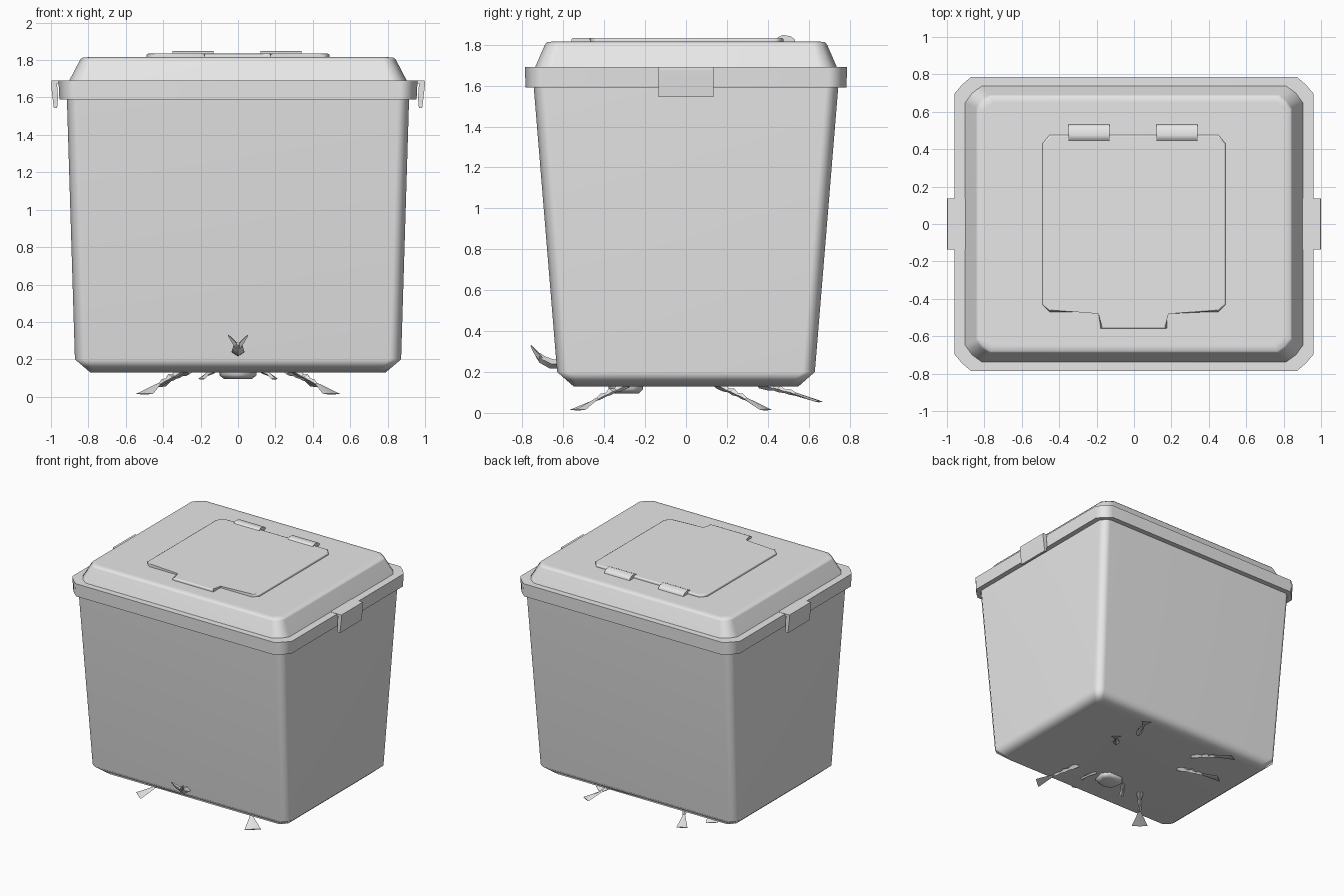
import bpy, bmesh, math
from mathutils import Vector

if "Cube" in bpy.data.objects:
    bpy.data.objects.remove(bpy.data.objects["Cube"])

grey = bpy.data.materials.new("grey")
grey.diffuse_color = (0.8, 0.8, 0.8, 1)
grey.use_nodes = True
grey.node_tree.nodes["Principled BSDF"].inputs["Base Color"].default_value = grey.diffuse_color


def finish(name, bm, mirror=False, angle=60):
    bmesh.ops.recalc_face_normals(bm, faces=bm.faces[:])
    me = bpy.data.meshes.new(name)
    bm.to_mesh(me)
    bm.free()
    me.materials.append(grey)
    ob = bpy.data.objects.new(name, me)
    bpy.context.collection.objects.link(ob)
    bpy.ops.object.select_all(action='DESELECT')
    ob.select_set(True)
    bpy.context.view_layer.objects.active = ob
    bpy.ops.object.shade_smooth_by_angle(angle=math.radians(angle))
    if mirror:
        ob.modifiers.new("mirror", 'MIRROR').use_mirror_merge = False
    ob.modifiers.new("flat_walls", 'WEIGHTED_NORMAL').keep_sharp = True
    return ob


def loft(bm, rings):
    """Skin a stack of closed rings and cap both ends."""
    vs = [[bm.verts.new(p) for p in r] for r in rings]
    n = len(vs[0])
    for a, b in zip(vs, vs[1:]):
        for i in range(n):
            j = (i + 1) % n
            bm.faces.new((a[i], a[j], b[j], b[i]))
    bm.faces.new(vs[0][::-1])
    bm.faces.new(vs[-1])


def ring(hx, hy, c, z, bulge=0.58):
    """Rounded rectangle, two facets per corner."""
    pts = []
    for sx, sy in ((1, 1), (-1, 1), (-1, -1), (1, -1)):
        k = c * (1 - bulge)
        q = [(hx, hy - c), (hx - k, hy - k), (hx - c, hy)]
        if sx * sy < 0:
            q.reverse()
        pts += [(sx * x, sy * y, z) for x, y in q]
    return pts


def stack(name, rows):
    bm = bmesh.new()
    loft(bm, [ring(*r) for r in rows])
    return finish(name, bm)


def extrude_outline(bm, pts, axis, lo, hi):
    """Extrude a 2D outline along x (axis 0) or z (axis 2)."""
    put = (lambda p, h: (h, p[0], p[1])) if axis == 0 else (lambda p, h: (p[0], p[1], h))
    loft(bm, [[put(p, h) for p in pts] for h in (lo, hi)])


def sweep(bm, path):
    """Diamond section along points (x, y, z, half width, half thickness)."""
    pts = [Vector(p[:3]) for p in path]
    rings = []
    for i, p in enumerate(path):
        d = (pts[min(i + 1, len(pts) - 1)] - pts[max(i - 1, 0)]).normalized()
        side = d.cross(Vector((0, 0, 1))).normalized()
        up = side.cross(d)
        c = pts[i]
        rings.append([c + side * p[3], c + up * p[4], c - side * p[3], c - up * p[4]])
    loft(bm, rings)


# Tapered bin with chamfered foot
stack("bin_body", [(0.79, 0.55, 0.05, 0.13), (0.872, 0.63, 0.06, 0.20),
                   (0.915, 0.745, 0.06, 1.60)])

# Lid: overhanging rim, then sloped crown
stack("lid_rim", [(0.955, 0.785, 0.09, 1.59, 0.54), (0.96, 0.787, 0.09, 1.69, 0.54)])
stack("lid_crown", [(0.905, 0.74, 0.09, 1.685), (0.845, 0.69, 0.07, 1.80),
                    (0.835, 0.68, 0.07, 1.812), (0.80, 0.65, 0.05, 1.816)])

# Hatch panel with front tab
bm = bmesh.new()
extrude_outline(bm, [(0.49, 0.43), (0.45, 0.477), (-0.45, 0.477), (-0.49, 0.43),
                     (-0.49, -0.43), (-0.45, -0.47), (-0.18, -0.47), (-0.18, -0.56),
                     (0.175, -0.56), (0.175, -0.47), (0.45, -0.47), (0.49, -0.43)],
                2, 1.80, 1.834)
top = [e for e in bm.edges if all(v.co.z > 1.83 for v in e.verts)]
bmesh.ops.bevel(bm, geom=top, offset=0.01, segments=2, affect='EDGES', profile=0.5)
finish("hatch", bm)

# Pair of hinge knuckles at the back of the hatch
for name, x0, x1 in (("hinge_left", -0.35, -0.13), ("hinge_right", 0.12, 0.34)):
    bm = bmesh.new()
    extrude_outline(bm, [(0.43, 1.82), (0.455, 1.84), (0.475, 1.848), (0.515, 1.84),
                         (0.532, 1.825), (0.532, 1.80), (0.43, 1.80)], 0, x0, x1)
    finish(name, bm)

# Side latches: hooked plates hanging from the rim
bm = bmesh.new()
hook = [(0.90, 1.692), (0.998, 1.692), (1.0, 1.67), (0.985, 1.545), (0.967, 1.545),
        (0.962, 1.60), (0.968, 1.675), (0.90, 1.675)]
loft(bm, [[(x, y, z) for x, z in hook] for y in (-0.135, 0.135)])
finish("side_latches", bm, mirror=True, angle=40)

# Jointed legs ending in flared feet: (start, foot end, flare half width)
legs = {"front_legs": ((0.30, -0.29, 0.14), (0.50, -0.53, 0.015), 0.06),
        "middle_legs": ((0.30, 0.15, 0.14), (0.50, 0.39, 0.015), 0.045),
        "rear_legs": ((0.26, 0.36, 0.14), (0.42, 0.65, 0.055), 0.04)}
# along path: fraction, half width, half thickness, lift
joints = [(0, .03, .02, 0), (.15, .022, .022, .004), (.24, .012, .01, 0), (.34, .02, .018, .006),
          (.42, .01, .009, .002), (.52, .015, .014, .006), (.6, .009, .008, .003)]
for name, (a, b, flare) in legs.items():
    bm = bmesh.new()
    a, b = Vector(a), Vector(b)
    path = [(*(a.lerp(b, t) + Vector((0, 0, l))), w, h) for t, w, h, l in joints]
    path.append((*b, flare, 0.004))
    sweep(bm, path)
    finish(name, bm, mirror=True, angle=30)

# Head peeking out below the floor, with small feelers
bm = bmesh.new()
loft(bm, [[(x * s, -0.29 + y * s, z) for x, y in
           ((.1, .03), (.06, .08), (-.06, .08), (-.1, .03), (-.08, -.06), (0, -.09), (.08, -.06))]
          for s, z in ((0.75, 0.095), (1.0, 0.115), (1.0, 0.14))])
finish("head", bm)
bm = bmesh.new()
sweep(bm, [(0.13, -0.28, 0.135, .015, .012), (0.165, -0.33, 0.12, .012, .01),
           (0.195, -0.38, 0.095, .022, .005)])
finish("feelers", bm, mirror=True, angle=30)

# Forked tail curling up through the front wall
bm = bmesh.new()
sweep(bm, [(0, -0.60, 0.235, .03, .02), (0, -0.66, 0.24, .034, .024),
           (0, -0.705, 0.262, .028, .02), (0, -0.725, 0.285, .022, .014)])
for s in (-1, 1):
    sweep(bm, [(s * .006, -0.71, 0.268, .015, .015), (s * .025, -0.735, 0.295, .012, .012),
               (s * .052, -0.758, 0.328, .004, .004)])
finish("forked_tail", bm, angle=30)
